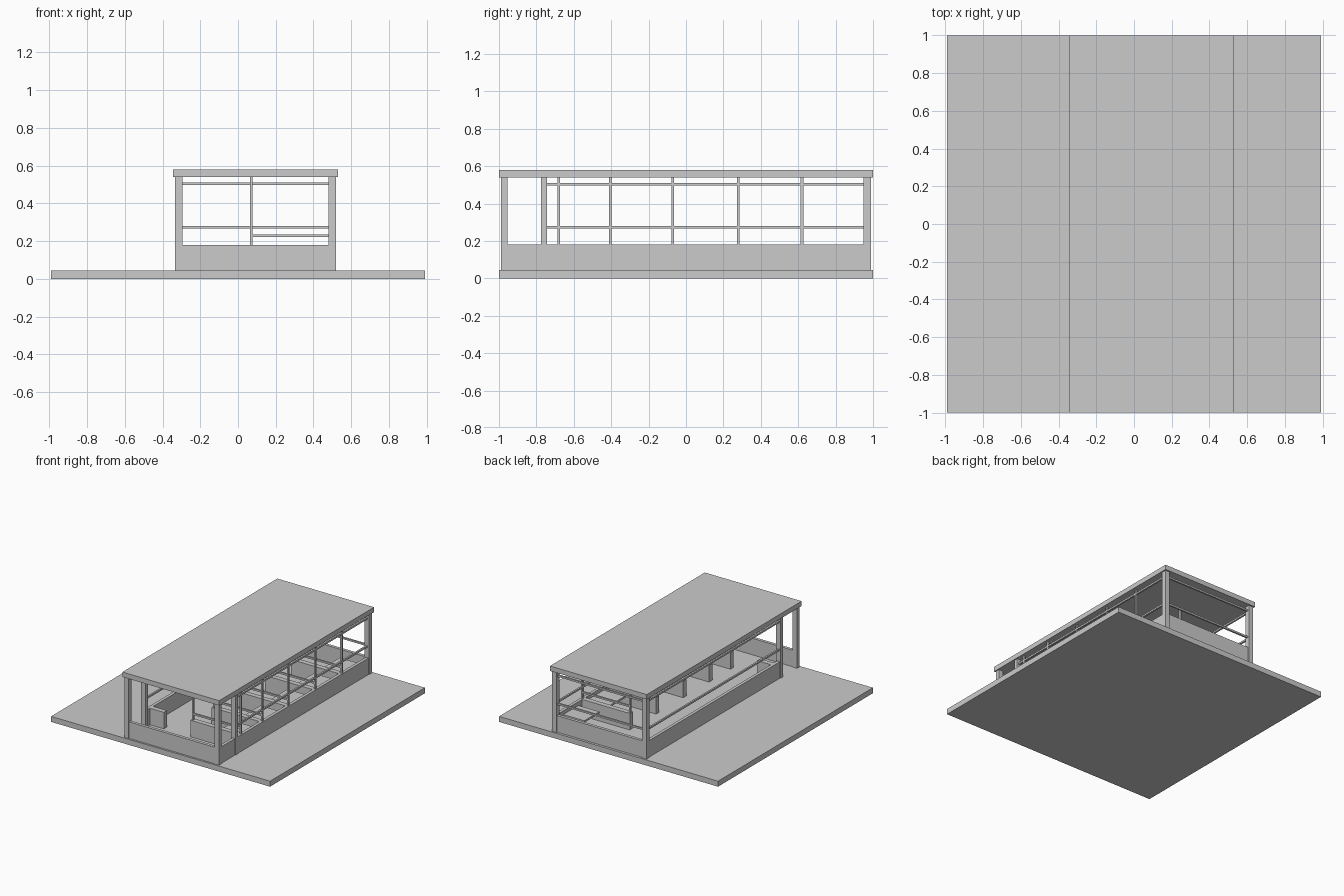
import bpy, bmesh
from mathutils import Vector

if "Cube" in bpy.data.objects:
    bpy.data.objects.remove(bpy.data.objects["Cube"])


def box(name, x0, x1, y0, y1, z0, z1):
    bm = bmesh.new()
    bmesh.ops.create_cube(bm, size=1)
    for v in bm.verts:
        v.co = Vector(((x0 + x1) / 2 + v.co.x * (x1 - x0),
                       (y0 + y1) / 2 + v.co.y * (y1 - y0),
                       (z0 + z1) / 2 + v.co.z * (z1 - z0)))
    mesh = bpy.data.meshes.new(name)
    bm.to_mesh(mesh)
    bm.free()
    ob = bpy.data.objects.new(name, mesh)
    bpy.context.collection.objects.link(ob)
    return ob


FLOOR, SILL, CEIL = 0.045, 0.18, 0.54
LEFT, RIGHT = -0.335, 0.52

# Ground slab and flat roof
box("ground_slab", -0.99, 0.99, -1, 1, 0, FLOOR)
box("roof", -0.345, 0.53, -1, 1, CEIL, 0.58)

# Structural posts: front, porch line and back on each side
for y0, y1 in ((-0.99, -0.955), (-0.775, -0.742), (0.948, 0.988)):
    box("left_post", LEFT, -0.295, y0, y1, FLOOR, CEIL)
    box("right_post", 0.48, RIGHT, y0, y1, FLOOR, CEIL)

# Low walls; the left side stays open at the porch as the doorway
box("front_low_wall", -0.3, 0.485, -0.985, -0.96, FLOOR, SILL)
box("back_low_wall", -0.3, 0.485, 0.955, 0.98, FLOOR, SILL)
box("right_low_wall", 0.49, 0.515, -0.96, 0.96, FLOOR, SILL)
box("left_low_wall", -0.33, -0.305, -0.75, 0.96, FLOOR, SILL)

# Horizontal window rails
for z in (0.273, 0.503):
    box("left_rail", -0.324, -0.31, -0.75, 0.95, z - .007, z + .007)
    box("right_rail", 0.495, 0.509, -0.75, 0.95, z - .007, z + .007)
    box("back_rail", -0.3, 0.485, 0.961, 0.975, z - .007, z + .007)

# Bay dividers with inner post, rail and window mullion
bays = (-0.68, -0.405, -0.07, 0.28, 0.62)
for y in bays:
    box("window_mullion", 0.495, 0.509, y - .007, y + .007, SILL, CEIL)
    box("divider_post", 0.063, 0.078, y - .007, y + .007, SILL, CEIL)
    box("divider_rail", 0.07, 0.495, y - .007, y + .007, 0.222, 0.236)
    box("divider_wall", 0.06, 0.495, y - .02, y + .02, FLOOR, SILL)

# Desk tops along the windows
for a, b in zip(bays, bays[1:] + (0.955,)):
    box("desk_top", 0.3, 0.495, a + 0.07, b - 0.07, 0.135, 0.15)

# Short entrance stub wall
box("entrance_stub_wall", -0.31, -0.18, -0.7, -0.66, FLOOR, SILL)
